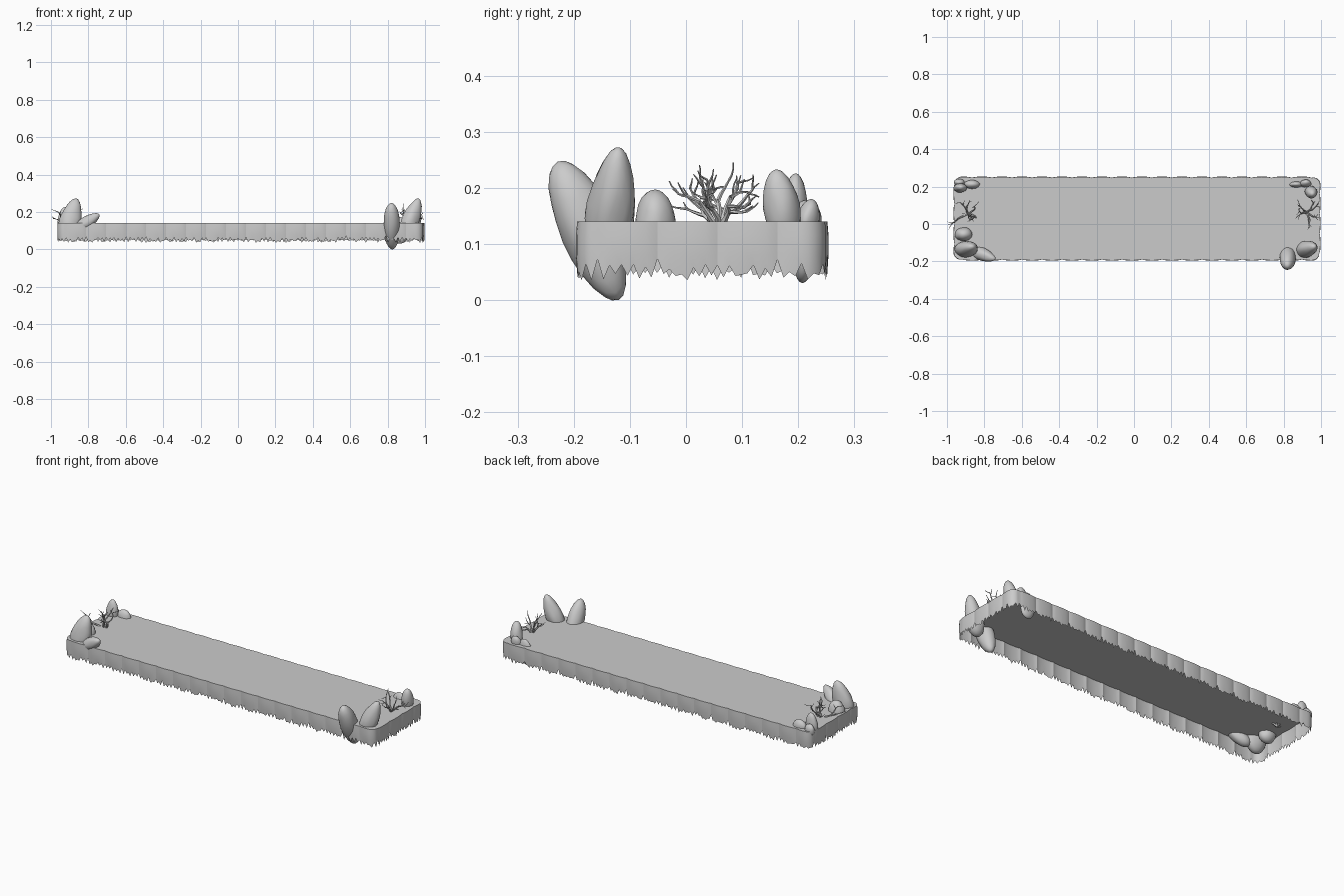
import bpy, bmesh, math, random
from mathutils import Vector, Matrix, noise

cube = bpy.data.objects.get("Cube")
if cube:
    bpy.data.objects.remove(cube, do_unlink=True)

stone = bpy.data.materials.new("stone_grey")
stone.use_nodes = True
GREY = (0.6, 0.6, 0.6, 1)
stone.diffuse_color = GREY
stone.node_tree.nodes["Principled BSDF"].inputs["Base Color"].default_value = GREY

TOP = 0.14
CX, CY, HX, HY, R = 0.016, 0.029, 0.975, 0.218, 0.04
PANELS, TEETH = 44, 5


def add_object(name, bm, angle=40):
    mesh = bpy.data.meshes.new(name)
    bm.to_mesh(mesh)
    bm.free()
    mesh.materials.append(stone)
    ob = bpy.data.objects.new(name, mesh)
    bpy.context.collection.objects.link(ob)
    bpy.ops.object.select_all(action='DESELECT')
    ob.select_set(True)
    bpy.context.view_layer.objects.active = ob
    bpy.ops.object.shade_smooth_by_angle(angle=math.radians(angle))
    return ob


# Rounded rectangle: point and outward normal at a distance along the edge
STRAIGHTS = [2 * (HX - R), 2 * (HY - R)] * 2
ARC = R * math.pi / 2
LENGTH = sum(STRAIGHTS) + 4 * ARC


def outline(s):
    pos, a = Vector((CX - HX + R, CY - HY)), 0.0
    for straight in STRAIGHTS:
        heading = Vector((math.cos(a), math.sin(a)))
        normal = Vector((heading.y, -heading.x))
        if s <= straight:
            return pos + heading * s, normal
        s -= straight
        pos = pos + heading * straight
        centre = pos - normal * R
        if s <= ARC:
            n = Matrix.Rotation(s / R, 2) @ normal
            return centre + n * R, n
        s -= ARC
        pos = centre + heading * R
        a += math.pi / 2
    return pos, normal


# Deck and its hanging skirt of bulging panels with ragged lower edges
random.seed(4)
columns = PANELS * TEETH * 2
skirt, deck = bmesh.new(), bmesh.new()
rings, rim = [], []
for i in range(columns):
    p, n = outline(LENGTH * i / columns)
    step = i % (TEETH * 2)
    bulge = math.sin(math.pi * step / (TEETH * 2)) ** 0.6
    if step == 0:
        low = random.uniform(0.06, 0.075)
    elif step % 2:
        low = random.uniform(0.035, 0.05)
    else:
        low = random.uniform(0.045, 0.066)
    ring = []
    for z, swell in ((TOP, 0.005), (0.115, 0.007), (0.08, 0.007), (low, 0.004)):
        q = p + n * swell * bulge
        ring.append(skirt.verts.new((q.x, q.y, z)))
    rings.append(ring)
    rim.append(deck.verts.new(ring[0].co))
for i, ring in enumerate(rings):
    after = rings[(i + 1) % columns]
    for k in range(3):
        skirt.faces.new((ring[k], ring[k + 1], after[k + 1], after[k]))
deck.faces.new(rim)
add_object("panel_skirt", skirt, 30)
add_object("deck_top", deck)


# Boulders: tapered egg shapes stretched between two end points
def boulder(name, bottom, top, rx, ry, taper=0.2, seed=0):
    bottom, top = Vector(bottom), Vector(top)
    axis = top - bottom
    turn = Vector((0, 0, 1)).rotation_difference(axis)
    bm = bmesh.new()
    bmesh.ops.create_icosphere(bm, subdivisions=3, radius=1)
    for v in bm.verts:
        c = v.co.copy()
        lump = 1 + 0.1 * noise.noise(c * 1.3 + Vector((seed * 3.7, seed, 0)))
        width = (1 - taper * c.z) * lump
        local = Vector((c.x * rx * width, c.y * ry * width, c.z * axis.length / 2))
        v.co = (bottom + top) / 2 + turn @ local
    add_object(name, bm)


boulder("front_left_tall_boulder", (0.89, -0.145, 0.07), (0.967, -0.12, 0.272), 0.046, 0.042, 0.25, 1)
boulder("front_left_hanging_boulder", (0.825, -0.12, 0.0), (0.82, -0.228, 0.247), 0.044, 0.05, -0.05, 2)
boulder("front_right_tall_boulder", (-0.92, -0.145, 0.07), (-0.863, -0.12, 0.272), 0.055, 0.042, 0.25, 3)
boulder("front_right_round_boulder", (-0.91, -0.055, 0.09), (-0.91, -0.055, 0.197), 0.046, 0.037, 0.1, 4)
boulder("front_right_leaning_boulder", (-0.87, -0.14, 0.10), (-0.742, -0.188, 0.188), 0.036, 0.034, 0.25, 5)
boulder("back_left_tall_boulder", (0.94, 0.18, 0.10), (0.955, 0.16, 0.233), 0.032, 0.032, 0.1, 6)
boulder("back_left_low_boulder", (0.865, 0.207, 0.03), (0.87, 0.213, 0.173), 0.045, 0.02, 0.1, 7)
boulder("back_left_small_boulder", (0.915, 0.21, 0.11), (0.92, 0.225, 0.18), 0.03, 0.02, 0.1, 8)
boulder("back_right_tall_boulder", (-0.93, 0.19, 0.10), (-0.925, 0.196, 0.226), 0.035, 0.024, 0.15, 9)
boulder("back_right_low_boulder", (-0.87, 0.21, 0.10), (-0.86, 0.213, 0.178), 0.042, 0.024, 0.1, 10)
boulder("back_right_small_boulder", (-0.935, 0.225, 0.11), (-0.935, 0.222, 0.175), 0.03, 0.018, 0.1, 11)


# Bare shrubs: recursive forked twigs, fitted to a given space
def grow(paths, start, heading, length, radius, level):
    points = [(start, radius)]
    for k in range(3):
        wobble = Vector([random.uniform(-0.3, 0.3) for _ in range(3)])
        heading = (heading + wobble + Vector((0, 0, 0.08))).normalized()
        start = start + heading * length / 3
        points.append((start, radius * (1 - 0.18 * (k + 1))))
        if level and k:
            side = Vector([random.uniform(-1, 1) for _ in range(3)])
            grow(paths, start, (heading + side * 0.9).normalized(), length * 0.72, radius * 0.6, level - 1)
    paths.append(points)


def shrub(name, low, high, seed):
    random.seed(seed)
    paths = []
    for k in range(5):
        a = math.tau * k / 5 + random.uniform(-0.3, 0.3)
        lean = Vector((math.cos(a) * 0.8, math.sin(a) * 0.8, 0.9)).normalized()
        grow(paths, Vector((0, 0, 0)), lean, 1.0, 0.0065, 2)
    every = [p for path in paths for p, r in path]
    least = [min(p[k] for p in every) for k in range(3)]
    most = [max(p[k] for p in every) for k in range(3)]
    bm = bmesh.new()
    for path in paths:
        pts = [Vector([low[k] + (p[k] - least[k]) / (most[k] - least[k]) * (high[k] - low[k])
                       for k in range(3)]) for p, r in path]
        previous = None
        for i, (p, (_, radius)) in enumerate(zip(pts, path)):
            along = pts[min(i + 1, 3)] - pts[max(i - 1, 0)]
            turn = Vector((0, 0, 1)).rotation_difference(along)
            ring = [bm.verts.new(p + turn @ Vector((math.cos(t), math.sin(t), 0)) * radius)
                    for t in (math.tau * j / 5 for j in range(5))]
            if previous:
                for j in range(5):
                    m = (j + 1) % 5
                    bm.faces.new((previous[j], previous[m], ring[m], ring[j]))
            previous = ring
        bm.faces.new(previous)
    add_object(name, bm, 60)


shrub("left_shrub", (0.865, -0.03, 0.13), (0.995, 0.13, 0.245), 3)
shrub("right_shrub", (-0.998, -0.03, 0.13), (-0.83, 0.13, 0.24), 8)
